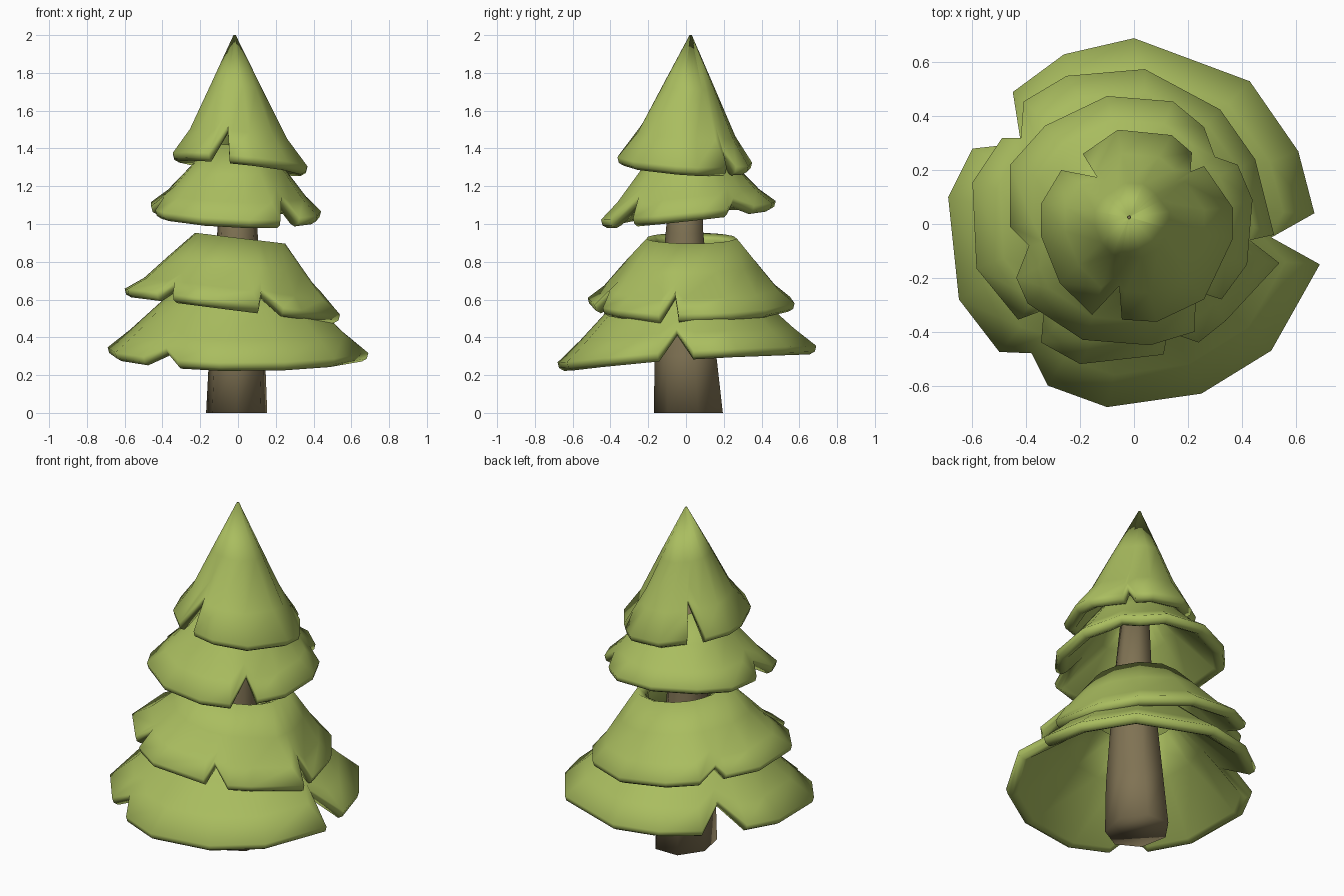
import bpy, bmesh, math

if "Cube" in bpy.data.objects:
    bpy.data.objects.remove(bpy.data.objects["Cube"])


def material(name, rgb):
    m = bpy.data.materials.new(name)
    m.diffuse_color = (*rgb, 1)
    m.use_nodes = True
    m.node_tree.nodes["Principled BSDF"].inputs["Base Color"].default_value = m.diffuse_color
    return m


GREEN = material("needles", (0.40, 0.51, 0.115))
BROWN = material("bark", (0.215, 0.17, 0.088))


def loft(name, rings, mat, wrap=False):
    """Bridge equal-sized rings; wrap joins last to first, otherwise ends are capped."""
    bm = bmesh.new()
    rows = [[bm.verts.new(p) for p in ring] for ring in rings]
    n = len(rows[0])
    pairs = list(zip(rows, rows[1:])) + ([(rows[-1], rows[0])] if wrap else [])
    for a, b in pairs:
        for i in range(n):
            j = (i + 1) % n
            bm.faces.new((a[i], a[j], b[j], b[i]))
    if not wrap:
        bm.faces.new(rows[0])
        bm.faces.new(rows[-1])
    bmesh.ops.recalc_face_normals(bm, faces=bm.faces)
    for f in bm.faces:
        f.smooth = True
    me = bpy.data.meshes.new(name)
    bm.to_mesh(me)
    bm.free()
    me.materials.append(mat)
    ob = bpy.data.objects.new(name, me)
    bpy.context.collection.objects.link(ob)
    return ob


def lerp(a, b, t, drop=0.0):
    x, y, z = (u + (v - u) * t for u, v in zip(a, b))
    return (x, y, z - drop)


def skirt(name, rim, base, top, sag):
    """Hollow branch tier. rim: (x, y) points, a third value marks a notch tip.
    base: rim height, its x, y tilt and sideways upturn.
    top: centre x, y, radius, height, x tilt."""
    z0, tx, ty, upturn = base
    cx, cy, rt, zt, ttx = top
    lip, n = 0.045, len(rim)
    rad = [math.hypot(p[0] - cx, p[1] - cy) for p in rim]
    dirs = [((p[0] - cx) / r, (p[1] - cy) / r) for p, r in zip(rim, rad)]

    rings = [[] for _ in range(9)]
    for i, p in enumerate(rim):
        x, y, r = p[0], p[1], rad[i]
        ux, uy = dirs[i]
        # the cone above uses directions smoothed over the neighbours
        (ax, ay), (bx, by) = dirs[i - 1], dirs[(i + 1) % n]
        k = 0.4 if len(p) == 3 else 2
        sx, sy = ax + bx + k * ux, ay + by + k * uy
        s = math.hypot(sx, sy)
        sx, sy = sx / s, sy / s
        z = z0 + tx * x + ty * y + upturn * x * x
        full, lift = r, 0
        if len(p) == 3:  # notch tips sit higher on the cone
            full = max((rad[i - 1] + rad[(i + 1) % n]) / 2, r)
            lift = 0.75 * (zt - z) / (full - rt) * (full - r)
        ri = max(rt - 0.055, 0.004)
        t_out = (cx + sx * rt, cy + sy * rt, zt + ttx * sx * rt)
        t_in = (cx + sx * ri, cy + sy * ri, zt + ttx * sx * ri - (0.03 if rt > 0.05 else 0.1))
        full_out = (cx + sx * full, cy + sy * full, z + lip)
        full_in = (cx + sx * (full - .065), cy + sy * (full - .065), z + 0.015)
        r_out = (x, y, z + lift + lip)
        r_side = (x - ux * 0.008, y - uy * 0.008, z + lift + 0.015)
        r_low = (x - ux * 0.035, y - uy * 0.035, z + lift)
        r_in = (x - ux * 0.065, y - uy * 0.065, z + lift + 0.015)
        mid = lerp(t_out, full_out, .38, sag * .5)
        mid_in = lerp(t_in, full_in, .38, sag * .5)
        low_sag = sag * (.3 if lift else .75)
        column = (t_out, mid, lerp(mid, r_out, .55, low_sag), r_out, r_side, r_low, r_in,
                  mid_in, t_in)
        for ring, v in zip(rings, column):
            ring.append(v)
    return loft(name, rings, GREEN, wrap=True)


# Trunk: tapered, slightly irregular
def trunk_ring(z, cx, cy, rx, ry):
    return [(cx + rx * math.cos(a), cy + ry * math.sin(a), z)
            for a in (math.tau * (i + 0.25) / 7 for i in range(7))]


loft("trunk", [trunk_ring(0, -0.007, 0.022, 0.166, 0.192),
               trunk_ring(0.3, -0.005, 0.006, 0.152, 0.172),
               trunk_ring(0.95, -0.003, -0.003, 0.110, 0.105),
               trunk_ring(1.4, -0.005, 0.01, 0.075, 0.075)], BROWN)

# Bottom tier
skirt("bottom_branches", [
    (-.69, .10), (-.60, .28), (-.42, .30, 1), (-.45, .49), (-.26, .63), (0, .69),
    (.43, .53), (.61, .27), (.67, .04), (.51, -.05, 1), (.69, -.15), (.51, -.47),
    (.25, -.63), (-.10, -.68), (-.32, -.60), (-.38, -.48, 1), (-.50, -.475), (-.65, -.28)],
    (0.265, -0.01, 0.065, 0.05), (0, 0.01, 0.26, 0.72, 0), 0.01)

# Lower middle tier, open at the top
skirt("lower_middle_branches", [
    (-.60, .155), (-.49, .32), (-.42, .32, 1), (-.41, .455), (-.25, .55), (.04, .575),
    (.32, .425), (.45, .24), (.52, -.04), (.43, -.06, 1), (.54, -.145), (.34, -.36),
    (.24, -.44), (.125, -.40, 1), (.11, -.485), (-.20, -.52), (-.345, -.44),
    (-.335, -.32, 1), (-.43, -.355), (-.585, -.165)],
    (0.54, -0.12, 0, 0), (0.01, 0.03, 0.24, 0.925, -0.12), 0.025)

# Upper middle tier
skirt("upper_middle_branches", [
    (-.46, .22), (-.33, .365), (-.10, .475), (.145, .455), (.26, .36), (.30, .25, 1),
    (.385, .22), (.44, .09), (.42, -.15), (.325, -.28), (.23, -.25, 1), (.225, -.40),
    (.06, -.45), (-.19, -.43), (-.395, -.295), (-.437, -.20), (-.39, -.08, 1), (-.46, -.01)],
    (1.025, -0.04, 0.10, 0.03), (0, 0.01, 0.15, 1.42, 0), 0.02)

# Pointed top tier
skirt("tree_top", [
    (-.345, .075), (-.27, .20), (-.137, .174, 1), (-.19, .26), (-.06, .35), (.14, .33),
    (.215, .265), (.21, .195, 1), (.26, .215), (.367, .06), (.367, -.055), (.26, -.28),
    (.085, -.363), (-.045, -.355), (-.055, -.23, 1), (-.155, -.337), (-.275, -.22),
    (-.345, -.045)],
    (1.295, -0.10, -0.06, 0), (-0.018, 0.025, 0.006, 2.0, 0), 0.05)
